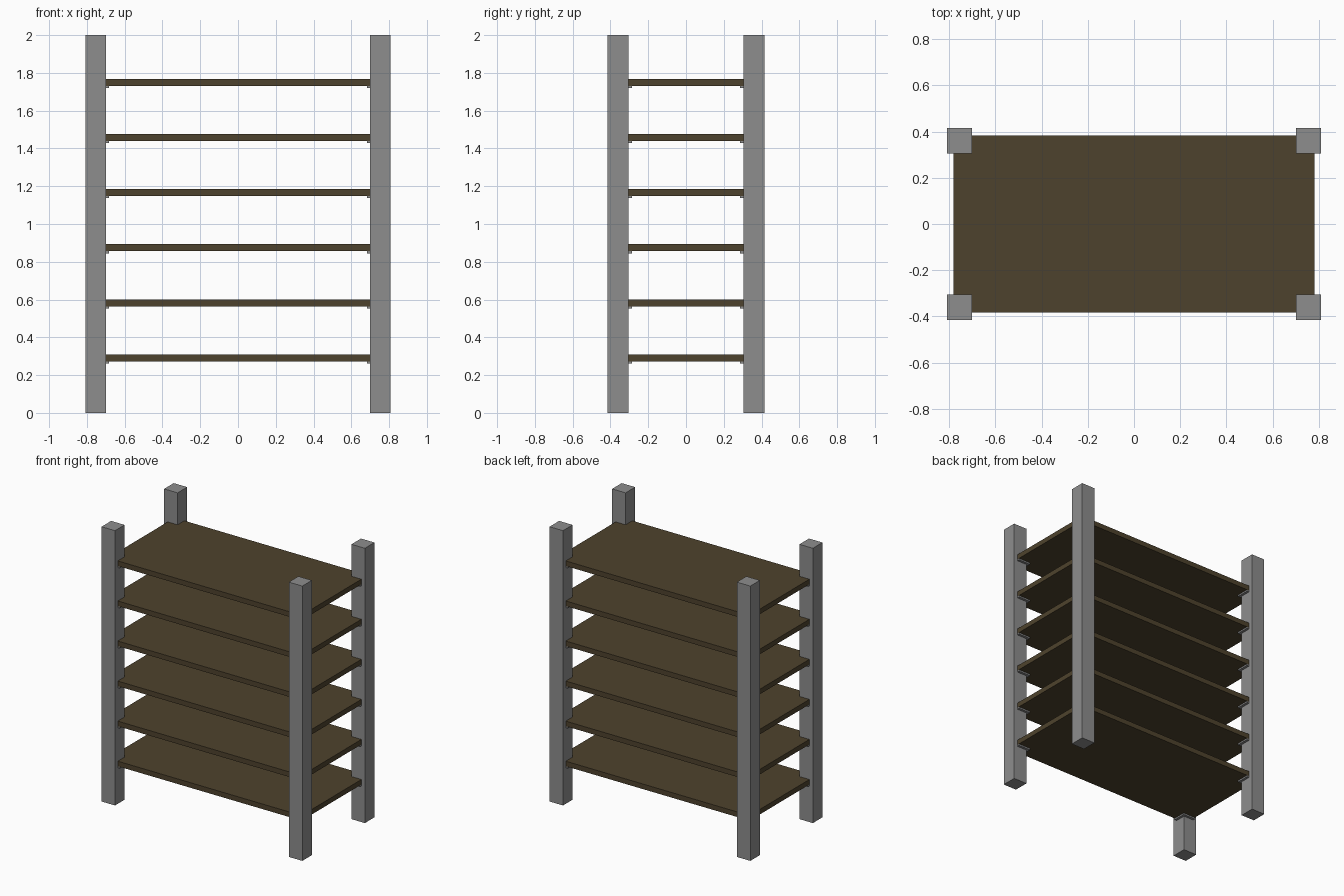
import bpy
from mathutils import Vector

default = bpy.data.objects.get("Cube")
if default:
    bpy.data.objects.remove(default, do_unlink=True)


def make_material(name, rgb):
    mat = bpy.data.materials.new(name)
    mat.use_nodes = True
    mat.diffuse_color = (*rgb, 1)
    mat.node_tree.nodes["Principled BSDF"].inputs["Base Color"].default_value = (*rgb, 1)
    return mat


def box(name, low, high, mat):
    low, high = Vector(low), Vector(high)
    bpy.ops.mesh.primitive_cube_add(size=1, location=(low + high) / 2)
    obj = bpy.context.object
    obj.name = name
    obj.scale = high - low
    bpy.ops.object.transform_apply(location=False, rotation=False, scale=True)
    obj.data.materials.append(mat)
    return obj


def four_corners(name, inner, outer, bottom, top, mat):
    """Box in every corner, given its inner and outer distances in x and y."""
    for y_name, sy in (("front", -1), ("back", 1)):
        for x_name, sx in (("right", -1), ("left", 1)):
            xs = sorted((sx * inner[0], sx * outer[0]))
            ys = sorted((sy * inner[1], sy * outer[1]))
            box(f"{name}_{y_name}_{x_name}",
                (xs[0], ys[0], bottom), (xs[1], ys[1], top), mat)


metal = make_material("grey metal", (0.27, 0.27, 0.27))
wood = make_material("dark brown wood", (0.076, 0.055, 0.026))

# Square upright posts
four_corners("post", (0.70, 0.305), (0.808, 0.415), 0, 2, metal)

# Shelf boards, each resting on small corner support plates
SHELVES, LOWEST, SPACING, THICK, PLATE = 6, 0.273, 0.2915, 0.037, 0.011
for i in range(SHELVES):
    z = LOWEST + i * SPACING
    box(f"shelf_{i + 1}", (-0.78, -0.383, z), (0.78, 0.383, z + THICK), wood)
    four_corners(f"support_{i + 1}", (0.682, 0.287), (0.78, 0.383), z - PLATE, z, metal)
